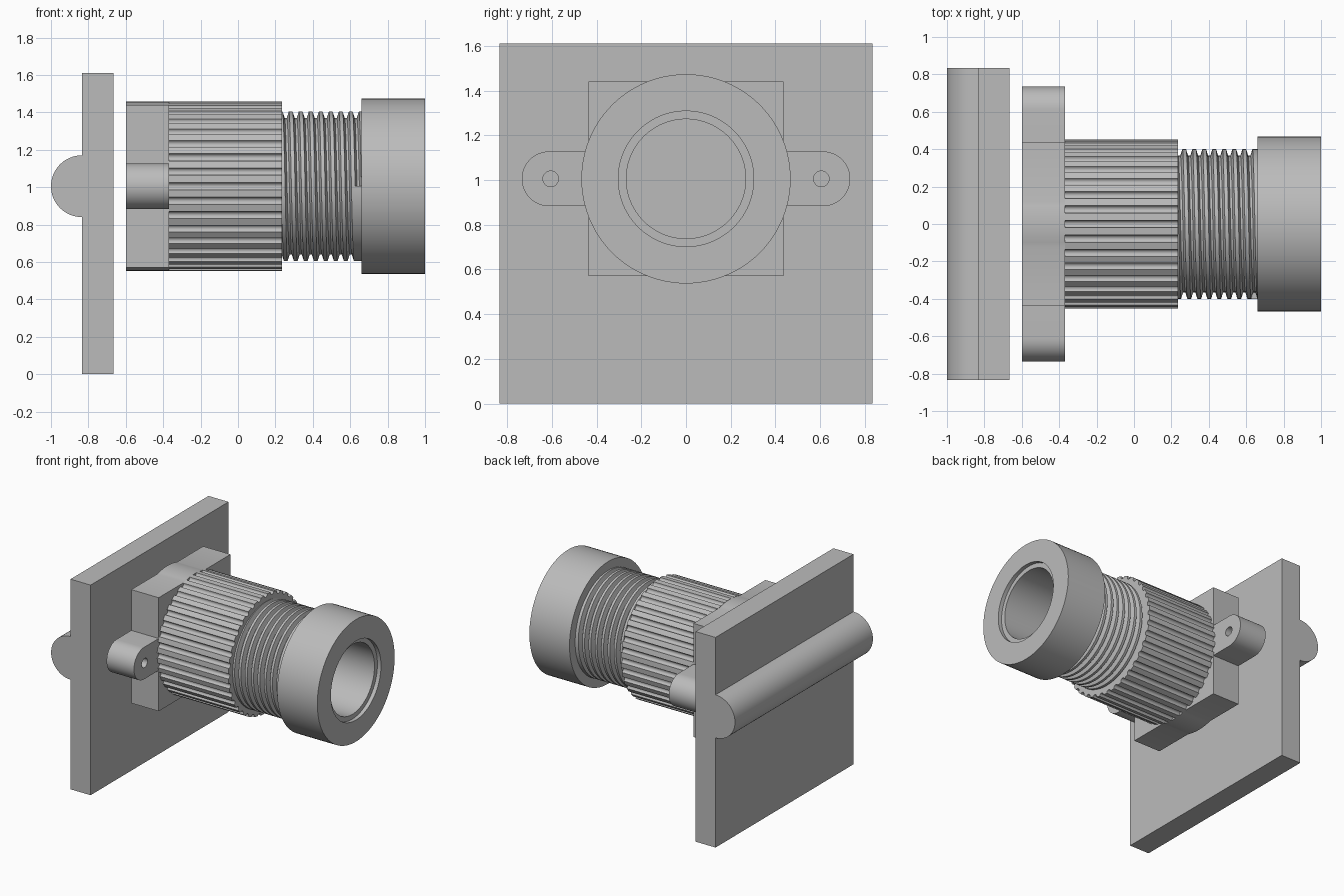
import bpy, bmesh
from math import sin, cos, pi, radians, sqrt, asin
from mathutils import Matrix, Vector

cube = bpy.data.objects.get("Cube")
if cube:
    bpy.data.objects.remove(cube)

AXIS_Z = 1.005      # height of the barrel axis
BORE = 0.267
LINER = 0.30

grey = bpy.data.materials.new("plain grey")
grey.use_nodes = True
grey.diffuse_color = (0.5, 0.5, 0.5, 1)
grey.node_tree.nodes["Principled BSDF"].inputs["Base Color"].default_value = (0.5, 0.5, 0.5, 1)


def add_object(name, mesh):
    obj = bpy.data.objects.new(name, mesh)
    bpy.context.collection.objects.link(obj)
    mesh.materials.clear()
    mesh.materials.append(grey)
    bpy.ops.object.select_all(action='DESELECT')
    obj.select_set(True)
    bpy.context.view_layer.objects.active = obj
    bpy.ops.object.shade_smooth_by_angle(angle=radians(28))
    return obj


def arc(cx, cy, r, a0, a1, n):
    return [(cx + r * cos(a0 + (a1 - a0) * i / n), cy + r * sin(a0 + (a1 - a0) * i / n))
            for i in range(n + 1)]


def circle(cx, cy, r, n):
    return arc(cx, cy, r, 0, 2 * pi, n)[:-1]


def prism(name, loops, start, end, axis):
    """Extrude a filled outline (later loops are holes) along X (y, z points) or Y (z, x points)."""
    curve = bpy.data.curves.new(name, 'CURVE')
    curve.dimensions = '2D'
    curve.fill_mode = 'BOTH'
    curve.extrude = (end - start) / 2
    for loop in loops:
        spline = curve.splines.new('POLY')
        spline.points.add(len(loop) - 1)
        for point, (u, v) in zip(spline.points, loop):
            point.co = (u, v, 0, 1)
        spline.use_cyclic_u = True
    temp = bpy.data.objects.new(name + "_outline", curve)
    bpy.context.collection.objects.link(temp)
    graph = bpy.context.evaluated_depsgraph_get()
    mesh = bpy.data.meshes.new_from_object(temp.evaluated_get(graph))
    bpy.data.objects.remove(temp)
    mesh.name = name
    turn = Matrix(((0, 0, 1), (1, 0, 0), (0, 1, 0)))
    if axis == 'Y':
        turn = turn @ turn
    middle = (start + end) / 2
    shift = Vector((middle, 0, AXIS_Z)) if axis == 'X' else Vector((0, middle, 0))
    mesh.transform(Matrix.Translation(shift) @ turn.to_4x4())
    bm = bmesh.new()
    bm.from_mesh(mesh)
    bmesh.ops.remove_doubles(bm, verts=bm.verts, dist=1e-5)
    bmesh.ops.recalc_face_normals(bm, faces=bm.faces)
    bm.to_mesh(mesh)
    bm.free()
    return add_object(name, mesh)


# Wall plate with a half-round bar along its back
prism("wall_plate",
      [[(1.61, -0.835), (1.61, -0.665), (0, -0.665), (0, -0.835)]
       + arc(AXIS_Z, -0.835, 0.165, pi, 2 * pi, 32)], -0.835, 0.835, 'Y')

# Square mounting flange: bulged top and bottom, a screw ear on either side
HALF, BULGE, EAR, EAR_Y = 0.435, 0.452, 0.1225, 0.612
spread = asin(sqrt(BULGE ** 2 - HALF ** 2) / BULGE)
half_outline = ([(HALF, -HALF), (HALF, -EAR)]
                + arc(EAR_Y, 0, EAR, -pi / 2, pi / 2, 24)
                + [(HALF, EAR), (HALF, HALF)]
                + arc(0, 0, BULGE, pi / 2 - spread, pi / 2 + spread, 10))
outline = half_outline + [(-y, -z) for y, z in half_outline]
prism("mounting_flange",
      [outline, circle(0, 0, LINER, 96)]
      + [circle(side * 0.605, 0, 0.035, 24) for side in (-1, 1)],
      -0.60, -0.368, 'X')

# Grip sleeve with evenly spaced round grooves
RIBS, GRIP, GROOVE = 36, 0.453, 0.02
grip_outline = []
for k in range(RIBS):
    a = 2 * pi * k / RIBS
    grip_outline += arc(GRIP * cos(a), GRIP * sin(a), GROOVE, a + 1.5 * pi, a + pi / 2, 8)
    b = a + pi / RIBS
    grip_outline.append((GRIP * cos(b), GRIP * sin(b)))
prism("grip_sleeve", [grip_outline, circle(0, 0, LINER, 96)], -0.368, 0.235, 'X')

# Threaded neck: one helical groove that stops at the front, close to the collar
TURNS, PITCH, LAST_X, COLS = 9, 0.0535, 0.643, 96
CREST, ROOT = 0.40, 0.365
bm = bmesh.new()
columns = []
for j in range(COLS + 1):
    f = j / COLS
    a = pi + 2 * pi * f
    profile = [(0.13, CREST)]
    for k in range(TURNS):
        x = LAST_X - PITCH * (TURNS - k - f)
        profile += [(x - 0.017, CREST), (x - 0.006, ROOT), (x + 0.006, ROOT), (x + 0.017, CREST)]
    profile.append((0.70, CREST))
    columns.append([bm.verts.new((x, r * cos(a), AXIS_Z + r * sin(a))) for x, r in profile])
for left, right in zip(columns, columns[1:]):
    for i in range(len(left) - 1):
        bm.faces.new((left[i], right[i], right[i + 1], left[i + 1]))
bm.faces.new(columns[-1][-5:-1])
mesh = bpy.data.meshes.new("threaded_neck")
bm.to_mesh(mesh)
bm.free()
add_object("threaded_neck", mesh)

# End collar with a shallow counterbore, and the liner of the through bore
profile = [(0.66, 0.468), (1.0, 0.468), (1.0, 0.303), (0.97, 0.303), (0.97, BORE),
           (-0.60, BORE), (-0.60, LINER), (0.66, LINER)]
bm = bmesh.new()
verts = [bm.verts.new((x, r, AXIS_Z)) for x, r in profile]
edges = [bm.edges.new((verts[i - 1], verts[i])) for i in range(len(verts))]
bmesh.ops.spin(bm, geom=verts + edges, cent=(0, 0, AXIS_Z), axis=(1, 0, 0),
               angle=2 * pi, steps=96, use_merge=True)
bmesh.ops.remove_doubles(bm, verts=bm.verts, dist=1e-5)
bmesh.ops.recalc_face_normals(bm, faces=bm.faces)
mesh = bpy.data.meshes.new("end_collar")
bm.to_mesh(mesh)
bm.free()
add_object("end_collar", mesh)
